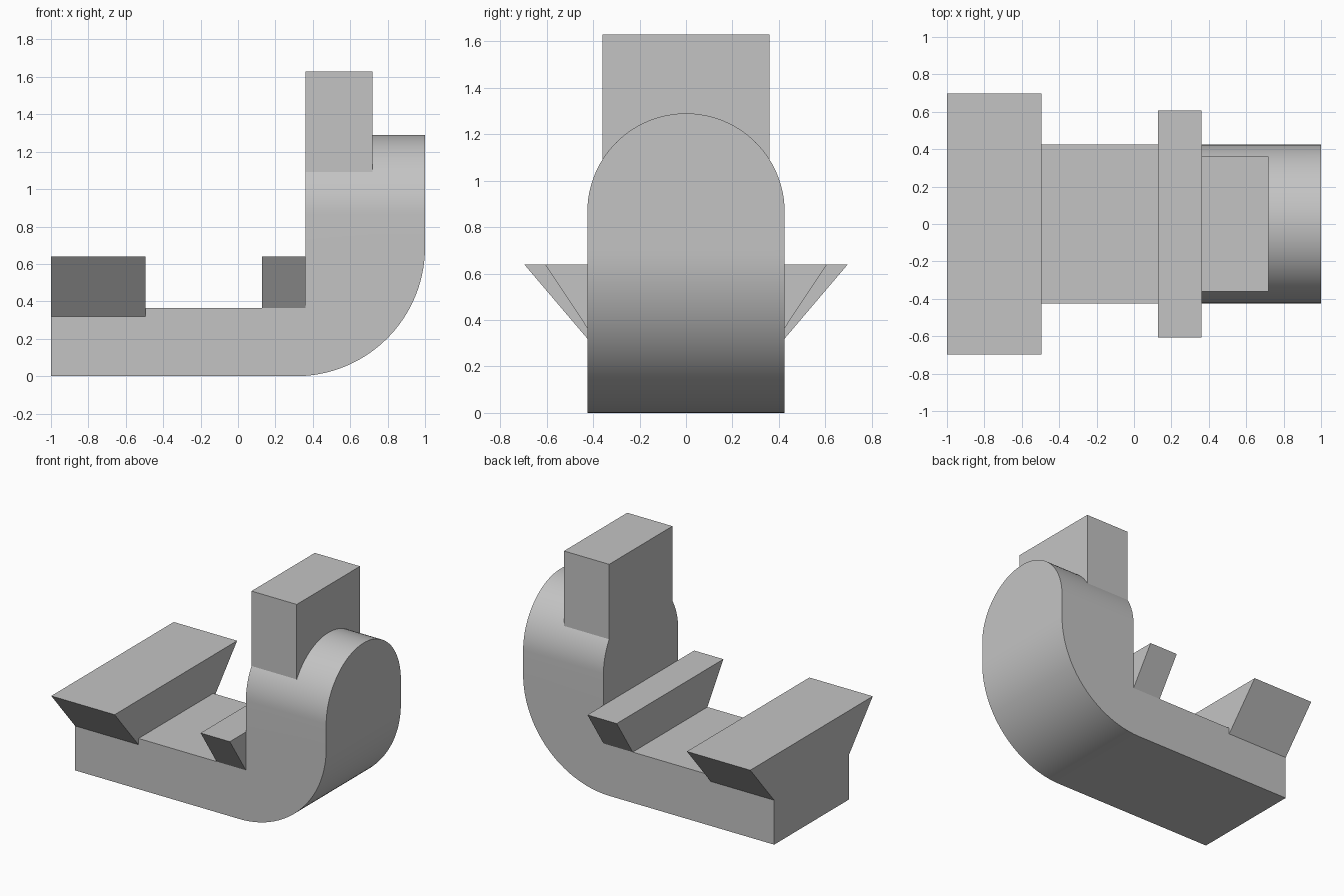
import bpy, bmesh
from math import pi, sin, cos

cube = bpy.data.objects.get("Cube")
if cube:
    bpy.data.objects.remove(cube, do_unlink=True)

grey = bpy.data.materials.new("plain grey")
grey.use_nodes = True
grey.diffuse_color = (0.55, 0.55, 0.55, 1)
grey.node_tree.nodes["Principled BSDF"].inputs["Base Color"].default_value = (0.55, 0.55, 0.55, 1)


def arc(cu, cv, r, start, end, n):
    steps = [start + (end - start) * i / n for i in range(n + 1)]
    return [(cu + r * cos(a), cv + r * sin(a)) for a in steps]


def prism(name, outline, axis, lo, hi):
    """Extrude a closed outline along x (outline in y, z) or y (outline in x, z)."""
    def place(u, v, d):
        return (d, u, v) if axis == "x" else (u, d, v)
    bm = bmesh.new()
    face = bm.faces.new([bm.verts.new(place(u, v, lo)) for u, v in outline])
    ext = bmesh.ops.extrude_face_region(bm, geom=[face])
    moved = [g for g in ext["geom"] if isinstance(g, bmesh.types.BMVert)]
    bmesh.ops.translate(bm, verts=moved, vec=place(0, 0, hi - lo))
    bmesh.ops.recalc_face_normals(bm, faces=bm.faces)
    mesh = bpy.data.meshes.new(name)
    bm.to_mesh(mesh)
    bm.free()
    mesh.materials.append(grey)
    obj = bpy.data.objects.new(name, mesh)
    bpy.context.collection.objects.link(obj)
    return obj


def combine(target, other, operation):
    mod = target.modifiers.new(operation, "BOOLEAN")
    mod.operation, mod.solver, mod.object = operation, "EXACT", other
    bpy.context.view_layer.objects.active = target
    bpy.ops.object.modifier_apply(modifier=mod.name)
    bpy.data.objects.remove(other, do_unlink=True)


def symmetric(half):
    return half + [(-y, z) for y, z in reversed(half)]


W = 0.425      # half width of the body
R = 0.69       # radius of the outer bend

# Bent body: flat base turning up into an arm
side = [(-1, 0)] + arc(1 - R, R, R, -pi / 2, 0, 40)
side += [(1, 1.5), (0.36, 1.5), (0.36, 0.365), (-1, 0.365)]
body = prism("bent_body", side, "y", -W, W)

# Round the top of the arm
dome = [(-W, -0.1), (W, -0.1)] + arc(0, 0.865, W, 0, pi, 48)
# widen the straight sides beyond nothing but the dome itself
combine(body, prism("arm_rounding", dome, "x", -1.2, 1.2), "INTERSECT")

# Upright block on the arm
block = symmetric([(0.36, 0.8), (0.36, 1.63)])
combine(body, prism("upright_block", block, "x", 0.36, 0.72), "UNION")

# Flared cross bars on the base
end_bar = symmetric([(0.4, 0.2), (W, 0.32), (0.697, 0.64)])
combine(body, prism("end_bar", end_bar, "x", -1, -0.495), "UNION")
inner_bar = symmetric([(0.4, 0.25), (W, 0.365), (0.607, 0.64)])
combine(body, prism("inner_bar", inner_bar, "x", 0.127, 0.36), "UNION")

# Smooth curves, sharp edges
bpy.ops.object.select_all(action="DESELECT")
body.select_set(True)
bpy.context.view_layer.objects.active = body
bpy.ops.object.shade_smooth_by_angle(angle=pi / 6)
